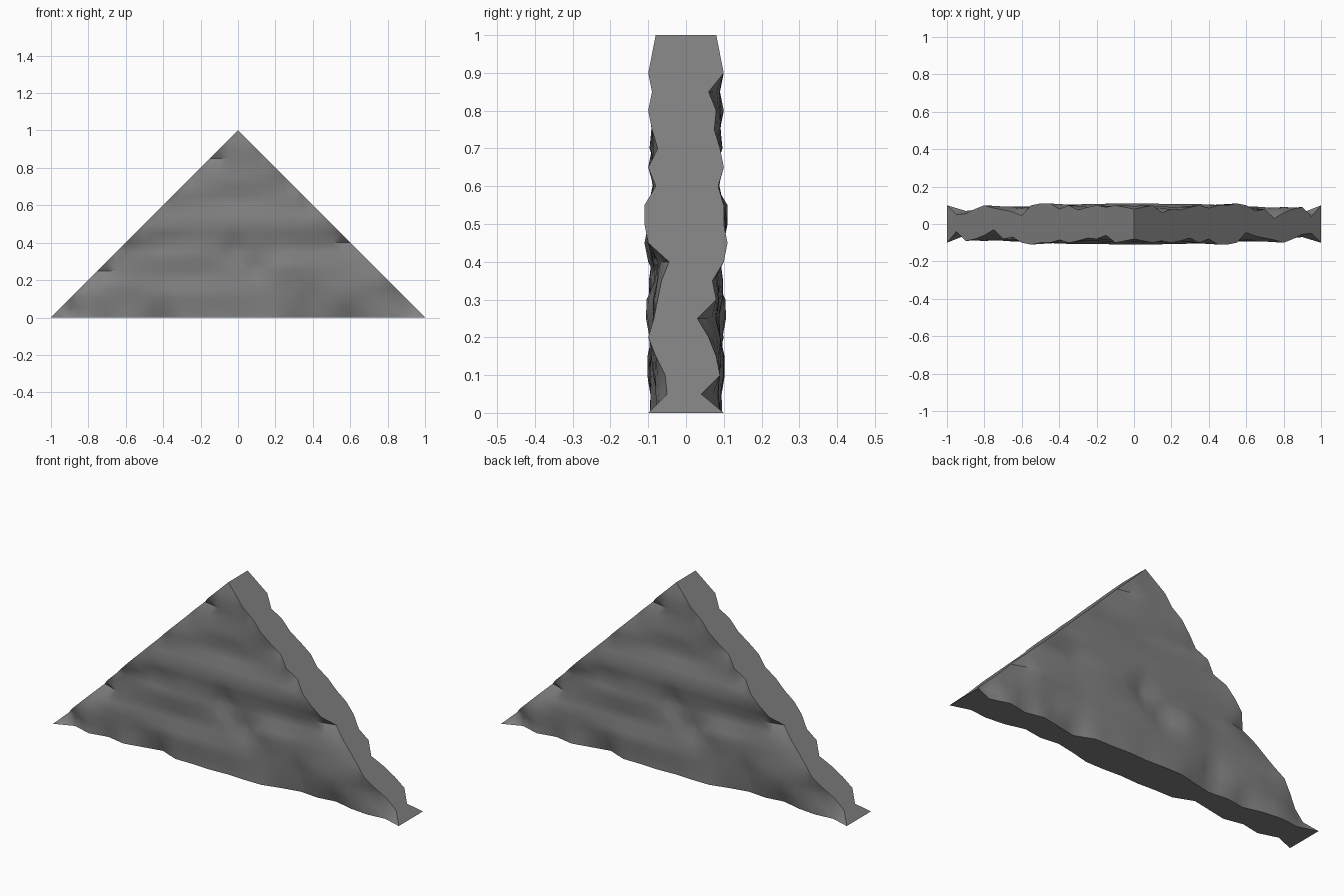
import bpy, bmesh, math

cube = bpy.data.objects.get("Cube")
if cube:
    bpy.data.objects.remove(cube, do_unlink=True)

N = 20            # rows from base to apex
STEP = 1 / N

# Depth of the rough face along its borders, in hundredths, base to apex
RIGHT = [10, 5, 5.5, 8, 10, 8.5, 7.5, 6.5, 4.5, 10, 11, 11, 8, 10, 7.5, 9, 10, 9, 10, 9, 8]
LEFT = [10, 4, 9, 8, 6, 3, 8, 7, 10, 11, 10, 10, 8.5, 10, 9, 7.5, 8, 6, 10, 9, 8]
# Along the base from left to right, every 0.1
BASE = [10, 6, 9, 7, 9, 7, 5, 9, 9, 9.5, 9, 9.5, 9.5, 7, 5, 6, 4.5, 7, 8, 7, 10]

# Bulges and hollows of the rock: x, z, width, height, amount
LUMPS = [
    (0, .50, .55, .06, .020), (-.45, .48, .15, .04, .010),
    (-.45, .40, .14, .03, -.025), (.35, .37, .20, .03, -.025),
    (0, .64, .22, .03, -.020), (0, .71, .20, .04, .010),
    (-.02, .36, .05, .06, -.030), (.10, .27, .06, .06, -.025),
    (.25, .27, .10, .07, .020), (-.25, .33, .15, .05, .012),
    (-.15, .12, .35, .06, .018), (-.35, .22, .20, .03, -.015),
    (.40, .10, .05, .08, -.025), (.60, .12, .10, .07, .015),
    (-.65, .20, .10, .06, .012), (-.55, .08, .06, .06, -.015),
    (0, .85, .08, .05, .008),
]


def sample(table, t):
    """Linear lookup along a border, t from 0 to 1."""
    t *= len(table) - 1
    i = min(int(t), len(table) - 2)
    return (table[i] + (table[i + 1] - table[i]) * (t - i)) / 100


def depth(x, z):
    """Rock depth: lumps in the middle, blended to the ragged borders."""
    inner = .09 + sum(a * math.exp(-((x - cx) / w) ** 2 - ((z - cz) / h) ** 2)
                      for cx, cz, w, h, a in LUMPS)
    total, weight = inner / .06 ** 2, 1 / .06 ** 2
    for dist, value in ((z, sample(BASE, (x + 1) / 2)),
                        ((1 - z - x) * .7, sample(RIGHT, z)),
                        ((1 - z + x) * .7, sample(LEFT, z))):
        w = 1 / max(dist, .0005) ** 2
        total += w * value
        weight += w
    return total / weight


bm = bmesh.new()


def rough_face(turn):
    """Triangular grid; turn = -1 gives the half-turned back face."""
    grid = {}
    for k in range(N + 1):
        for i in range(k - N, N - k + 1):
            x, z = i * STEP, k * STEP
            grid[i * turn, k] = bm.verts.new((x * turn, -depth(x, z) * turn, z))
    for k in range(N):
        r = N - k
        for i in range(1 - r, r - 1):
            bm.faces.new([grid[i, k], grid[i + 1, k], grid[i + 1, k + 1], grid[i, k + 1]])
        for s in (-1, 1):
            bm.faces.new([grid[s * r, k], grid[s * (r - 1), k], grid[s * (r - 1), k + 1]])
    return grid


front, back = rough_face(1), rough_face(-1)

# Flat underside and the two flat slopes join the rough faces
border = [(i, 0) for i in range(-N, N)]
border += [(N - k, k) for k in range(N)]
border += [(k - N, k) for k in range(N, 0, -1)]
for a, b in zip(border, border[1:] + border[:1]):
    bm.faces.new([front[a], front[b], back[b], back[a]])

bmesh.ops.recalc_face_normals(bm, faces=bm.faces)
bmesh.ops.triangulate(bm, faces=bm.faces)
mesh = bpy.data.meshes.new("rock_gable")
bm.to_mesh(mesh)
bm.free()

rock = bpy.data.objects.new("rock_gable", mesh)
bpy.context.collection.objects.link(rock)

# Grey stone
stone = bpy.data.materials.new("grey_stone")
stone.use_nodes = True
colour = (.22, .22, .22, 1)
stone.diffuse_color = colour
stone.node_tree.nodes["Principled BSDF"].inputs["Base Color"].default_value = colour
mesh.materials.append(stone)

bpy.ops.object.select_all(action='DESELECT')
rock.select_set(True)
bpy.context.view_layer.objects.active = rock
bpy.ops.object.shade_smooth_by_angle(angle=math.radians(50))
